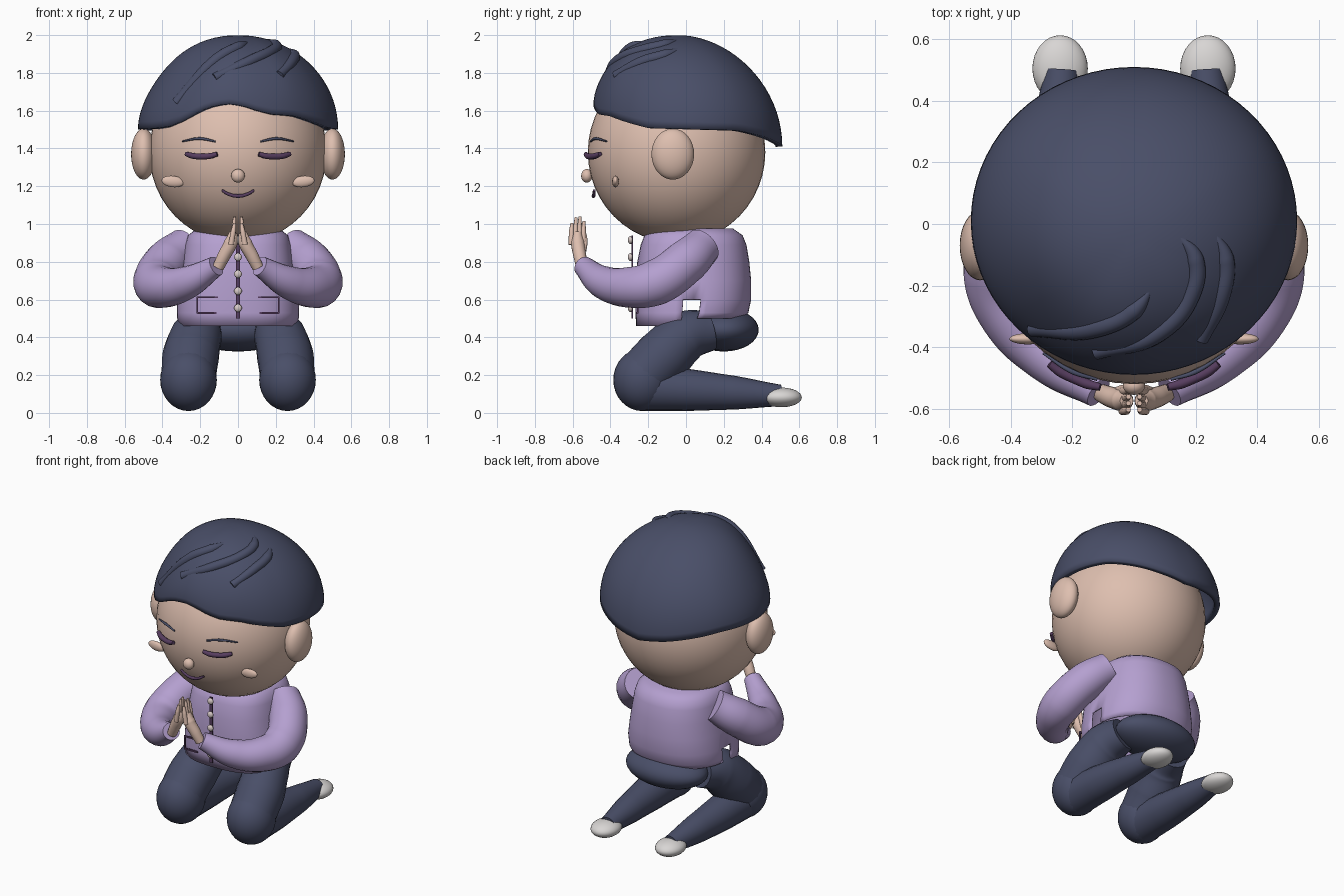
import bpy, bmesh, math

cube = bpy.data.objects.get("Cube")
if cube:
    bpy.data.objects.remove(cube)


def material(name, rgb):
    m = bpy.data.materials.new(name)
    m.use_nodes = True
    m.diffuse_color = (*rgb, 1)
    m.node_tree.nodes["Principled BSDF"].inputs["Base Color"].default_value = (*rgb, 1)
    return m


NAVY = material("navy", (0.067, 0.077, 0.138))
SKIN = material("skin", (0.73, 0.52, 0.43))
LILAC = material("lilac", (0.46, 0.35, 0.63))
PLUM = material("plum", (0.095, 0.047, 0.115))
GREY = material("light grey", (0.69, 0.67, 0.66))
CREAM = material("button cream", (0.68, 0.59, 0.57))


def finish(name, mesh, mat, angle=50):
    ob = bpy.data.objects.new(name, mesh)
    bpy.context.scene.collection.objects.link(ob)
    mesh.materials.clear()
    mesh.materials.append(mat)
    bpy.ops.object.select_all(action="DESELECT")
    ob.select_set(True)
    bpy.context.view_layer.objects.active = ob
    bpy.ops.object.shade_smooth_by_angle(angle=math.radians(angle))
    return ob


def ball(name, loc, radii, mat, tilt=0, seg=32):
    bm = bmesh.new()
    bmesh.ops.create_uvsphere(bm, u_segments=seg, v_segments=seg // 2, radius=1)
    mesh = bpy.data.meshes.new(name)
    bm.to_mesh(mesh)
    bm.free()
    ob = finish(name, mesh, mat)
    ob.location, ob.scale, ob.rotation_euler = loc, radii, (0, tilt, 0)


def tube(name, points, radii, mat, res=6):
    """Smooth tube through points with a radius at each, flat caps."""
    cu = bpy.data.curves.new(name, "CURVE")
    cu.dimensions = "3D"
    cu.bevel_depth, cu.bevel_resolution = 1, res
    cu.use_fill_caps = True
    sp = cu.splines.new("BEZIER")
    sp.bezier_points.add(len(points) - 1)
    for p, co, r in zip(sp.bezier_points, points, radii):
        p.co, p.radius = co, r
        p.handle_left_type = p.handle_right_type = "AUTO"
    tmp = bpy.data.objects.new(name, cu)
    bpy.context.scene.collection.objects.link(tmp)
    dg = bpy.context.evaluated_depsgraph_get()
    dg.update()
    mesh = bpy.data.meshes.new_from_object(tmp.evaluated_get(dg))
    bpy.data.objects.remove(tmp)
    finish(name, mesh, mat)


def box(name, loc, size, mat):
    bm = bmesh.new()
    bmesh.ops.create_cube(bm, size=1)
    bmesh.ops.scale(bm, vec=size, verts=bm.verts)
    bmesh.ops.translate(bm, vec=loc, verts=bm.verts)
    mesh = bpy.data.meshes.new(name)
    bm.to_mesh(mesh)
    bm.free()
    finish(name, mesh, mat)


def shell(name, rings, mat, thickness, drop=None):
    """Open-bottomed cloth or hair shell lofted through rings."""
    bm = bmesh.new()
    loops = [[bm.verts.new(p) for p in ring] for ring in rings]
    n = len(loops[0])
    for a, b in zip(loops, loops[1:]):
        for i in range(n):
            j = (i + 1) % n
            bm.faces.new((a[i], a[j], b[j], b[i]))
    bm.faces.new(loops[-1])
    if drop:
        gone = [f for f in bm.faces if drop(f.calc_center_median())]
        bmesh.ops.delete(bm, geom=gone, context="FACES")
    bmesh.ops.recalc_face_normals(bm, faces=bm.faces)
    mesh = bpy.data.meshes.new(name)
    bm.to_mesh(mesh)
    bm.free()
    mod = finish(name, mesh, mat).modifiers.new("thickness", "SOLIDIFY")
    mod.thickness, mod.offset = thickness, -1


# Head and nose
ball("head", (0, -0.05, 1.38), (0.47, 0.47, 0.48), SKIN, seg=48)
ball("nose", (0, -0.525, 1.255), (0.036, 0.03, 0.036), SKIN)

# Hair cap with a wavy rim; angle is measured from the front toward +x
RIM = [(-180, 1.41), (-160, 1.435), (-142, 1.465), (-122, 1.495), (-100, 1.5), (-58, 1.505),
       (-45, 1.515), (-34, 1.545), (-22, 1.6), (-13, 1.627), (-5, 1.635), (3, 1.625), (11, 1.6),
       (20, 1.58), (34, 1.572), (49, 1.54), (65, 1.508), (100, 1.5), (122, 1.495),
       (142, 1.465), (160, 1.435), (180, 1.41)]


def rim_z(a):
    for (a0, z0), (a1, z1) in zip(RIM, RIM[1:]):
        if a <= a1:
            return z0 + (z1 - z0) * (a - a0) / (a1 - a0)
    return RIM[-1][1]


def hair_point(deg, s):
    a, z = math.radians(deg), rim_z(deg)
    h = math.sqrt(max(0, 1 - s * s))
    # the parted side, front right, is combed flatter; the crown leans forward
    s *= 1 - 0.4 * max(0, math.cos(a + math.radians(60))) * h * h * (1 - h)
    return (0.53 * s * math.sin(a), 0.01 - 0.5 * s * math.cos(a) - 0.055 * h * h,
            z + (2 - z) * h)


shell("hair", [[hair_point(i * 5 - 180, math.cos(k * math.pi / 40)) for i in range(72)]
               for k in range(20)], NAVY, 0.035)

# Swept locks half sunk in the hair
LOCKS = [[(0.06, -0.16), (0.0, -0.25), (-0.12, -0.33), (-0.34, -0.35)],
         [(0.14, 0.02), (0.2, -0.07), (0.19, -0.19), (0.08, -0.34), (-0.13, -0.425)],
         [(0.26, 0.02), (0.3, -0.08), (0.29, -0.2), (0.22, -0.365)]]
for k, path in enumerate(LOCKS):
    pts = []
    for x, y in path:
        u, v = x / 0.53, (0.01 - y) / 0.5
        px, py, pz = hair_point(math.degrees(math.atan2(u, v)), math.hypot(u, v))
        pts.append((px * 0.985, py * 0.985, pz - 0.01))
    tube(f"hair_lock_{k + 1}", pts, [0.008] + [0.03] * (len(pts) - 2) + [0.026], NAVY)

# Mouth
tube("mouth", [(-0.085, -0.486, 1.178), (-0.045, -0.488, 1.156), (0, -0.49, 1.148),
               (0.045, -0.488, 1.156), (0.085, -0.486, 1.178)],
     [0.007, 0.009, 0.01, 0.009, 0.007], PLUM, 3)

# Jacket: rounded box sections, open at the hem with side vents
SECTIONS = [(0.46, 0.32, -0.265, 0.31), (0.53, 0.325, -0.267, 0.33), (0.6, 0.325, -0.268, 0.345),
            (0.7, 0.31, -0.265, 0.345), (0.8, 0.295, -0.258, 0.335), (0.89, 0.28, -0.24, 0.32),
            (0.94, 0.265, -0.22, 0.3), (0.975, 0.22, -0.18, 0.25)]


def section(z, rx, y0, y1):
    ring = []
    for i in range(64):
        a = 2 * math.pi * i / 64
        c, s = math.cos(a), math.sin(a)
        power = 0.75 if s < 0 else 0.88  # squarer front, rounder back
        x = rx * math.copysign(abs(c) ** power, c)
        y = (y0 + y1) / 2 + (y1 - y0) / 2 * math.copysign(abs(s) ** power, s)
        ring.append((x, y, z + 0.04 if z < 0.5 and y > 0.04 else z))
    return ring


shell("jacket", [section(*s) for s in SECTIONS], LILAC, 0.012,
      lambda c: c.z < 0.6 and -0.005 < c.y < 0.08)

# Jacket front: placket line and buttons
box("placket", (0, -0.284, 0.72), (0.022, 0.009, 0.44), PLUM)
for k in range(5):
    ball(f"button_{k + 1}", (0, -0.294, 0.555 + k * 0.09), (0.021, 0.014, 0.021), CREAM, seg=16)

# Trouser seat
ball("trouser_seat", (0, 0.2, 0.44), (0.28, 0.185, 0.115), NAVY)

for side, s in (("left", 1), ("right", -1)):
    def flip(pts):
        return [(s * x, y, z) for x, y, z in pts]

    # Face details
    ball(f"{side}_ear", (s * 0.5, -0.07, 1.37), (0.066, 0.113, 0.135), SKIN)
    ball(f"{side}_cheek", (s * 0.345, -0.373, 1.225), (0.06, 0.018, 0.03), SKIN, s * -0.12)
    tube(f"{side}_eyelid", flip([(0.11, -0.53, 1.37), (0.15, -0.52, 1.36), (0.195, -0.502, 1.357),
                                 (0.24, -0.48, 1.361), (0.275, -0.455, 1.371)]),
         [0.012, 0.016, 0.016, 0.016, 0.012], PLUM, 3)
    tube(f"{side}_eyebrow", flip([(0.12, -0.505, 1.437), (0.2, -0.48, 1.452),
                                  (0.295, -0.42, 1.438)]), [0.005, 0.008, 0.004], NAVY, 3)

    # Sleeve
    tube(f"{side}_sleeve", flip([(0.275, 0.09, 0.885), (0.375, 0.0, 0.80), (0.433, -0.16, 0.69),
                                 (0.388, -0.3, 0.665), (0.27, -0.435, 0.69),
                                 (0.115, -0.545, 0.778)]),
         [0.1, 0.118, 0.122, 0.108, 0.088, 0.054], LILAC, 8)

    # Hand: wrist and palm, four fingers and a thumb
    tube(f"{side}_palm", flip([(0.105, -0.55, 0.77), (0.075, -0.562, 0.83), (0.038, -0.573, 0.9),
                               (0.024, -0.574, 0.955)]), [0.03, 0.034, 0.036, 0.022], SKIN)
    for k, tip in enumerate((1.005, 1.035, 1.04, 1.015)):
        y = -0.606 + k * 0.021
        tube(f"{side}_finger_{k + 1}", flip([(0.037, y, 0.89), (0.025, y, 0.96),
                                             (0.018, y + 0.003, tip)]),
             [0.015, 0.014, 0.008], SKIN, 3)
    tube(f"{side}_thumb", flip([(0.05, -0.545, 0.86), (0.03, -0.535, 0.91), (0.018, -0.538, 0.96)]),
         [0.018, 0.014, 0.008], SKIN, 3)

    # Pocket outline
    box(f"{side}_pocket_top", (s * 0.16, -0.262, 0.612), (0.11, 0.009, 0.01), PLUM)
    box(f"{side}_pocket_base", (s * 0.165, -0.261, 0.528), (0.1, 0.009, 0.01), PLUM)
    box(f"{side}_pocket_edge", (s * 0.215, -0.256, 0.57), (0.008, 0.009, 0.09), PLUM)

    # Kneeling leg and shoe
    tube(f"{side}_thigh", flip([(0.19, 0.13, 0.435), (0.22, 0.0, 0.405), (0.25, -0.12, 0.3),
                                (0.262, -0.23, 0.19)]), [0.105, 0.137, 0.15, 0.145], NAVY, 8)
    ball(f"{side}_knee", (s * 0.262, -0.232, 0.175), (0.15, 0.153, 0.165), NAVY)
    tube(f"{side}_shin", flip([(0.262, -0.24, 0.135), (0.26, 0, 0.122), (0.25, 0.25, 0.107),
                               (0.235, 0.5, 0.092)]), [0.125, 0.112, 0.09, 0.057], NAVY, 8)
    ball(f"{side}_shoe", (s * 0.24, 0.505, 0.082), (0.09, 0.108, 0.052), GREY)
